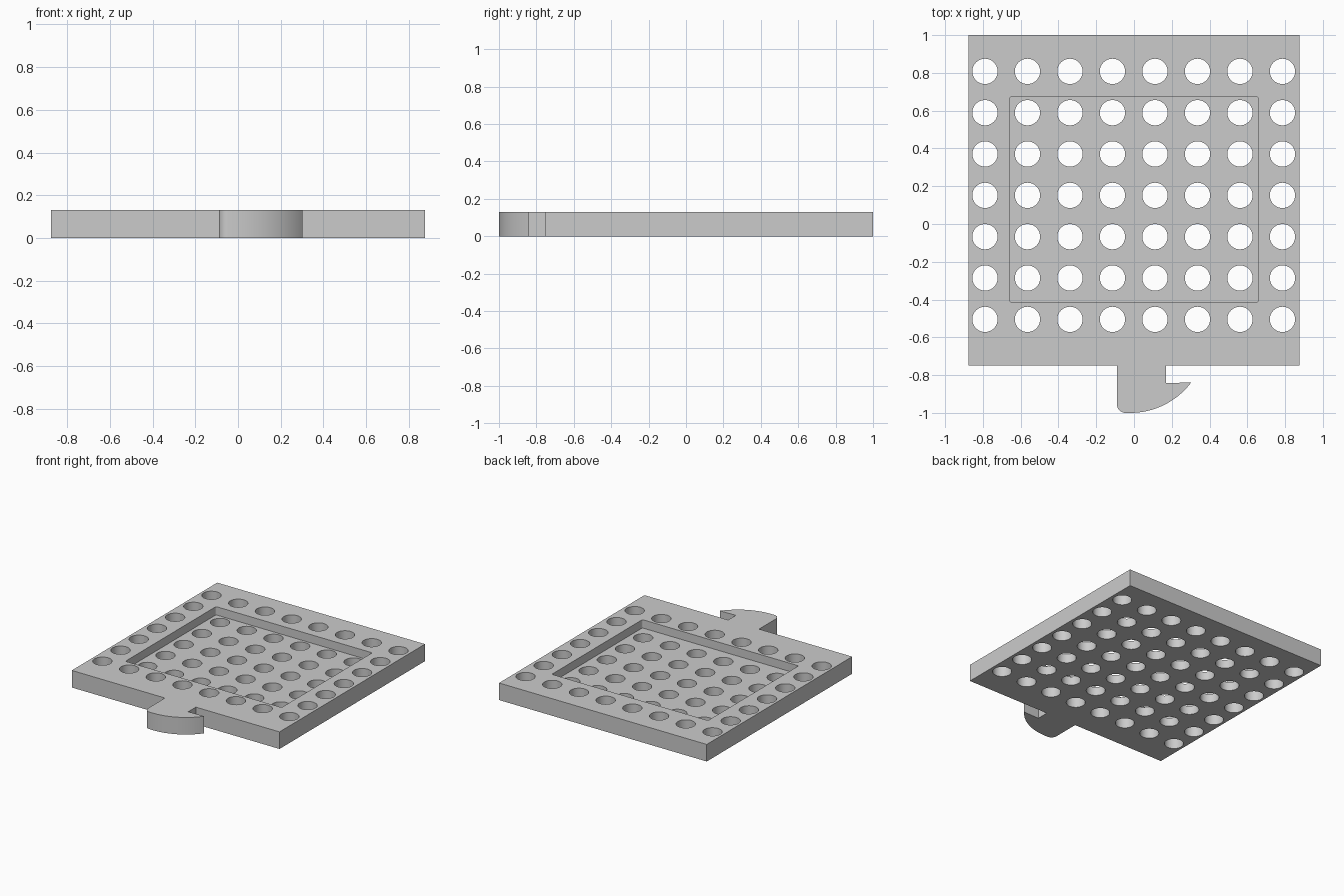
import bpy, bmesh, math
from mathutils import Matrix

cube = bpy.data.objects.get("Cube")
if cube:
    bpy.data.objects.remove(cube, do_unlink=True)

HEIGHT = 0.13
HALF = 0.875
FRONT = -0.75
POCKET_FLOOR = 0.067

grey = bpy.data.materials.new("plain grey")
grey.use_nodes = True
grey.diffuse_color = (0.6, 0.6, 0.6, 1)
grey.node_tree.nodes["Principled BSDF"].inputs["Base Color"].default_value = (0.6, 0.6, 0.6, 1)


def arc(cx, cy, r, start, end, steps):
    """Points along an arc, angles in degrees."""
    angles = [math.radians(start + (end - start) * i / steps) for i in range(steps + 1)]
    return [(cx + r * math.cos(a), cy + r * math.sin(a)) for a in angles]


def make_object(name, bm):
    bmesh.ops.recalc_face_normals(bm, faces=bm.faces[:])
    mesh = bpy.data.meshes.new(name)
    bm.to_mesh(mesh)
    bm.free()
    mesh.materials.append(grey)
    obj = bpy.data.objects.new(name, mesh)
    bpy.context.collection.objects.link(obj)
    return obj


def prism(name, outline, z0, z1):
    """Extrude a flat outline from z0 up to z1."""
    bm = bmesh.new()
    face = bm.faces.new([bm.verts.new((x, y, z0)) for x, y in outline])
    top = bmesh.ops.extrude_face_region(bm, geom=[face])["geom"]
    verts = [v for v in top if isinstance(v, bmesh.types.BMVert)]
    bmesh.ops.translate(bm, verts=verts, vec=(0, 0, z1 - z0))
    return make_object(name, bm)


# Square plate with the hooked tab on its front edge, as one outline
tab = [(-0.09, FRONT)]
tab += arc(-0.045, -0.955, 0.045, 180, 270, 8)
tab += arc(-0.02, -0.596, 0.404, 270, 323, 20)
tab += [(0.17, -0.842), (0.17, FRONT)]
outline = [(-HALF, 1), (-HALF, FRONT)] + tab + [(HALF, FRONT), (HALF, 1)]
plate = prism("perforated_plate", outline, 0, HEIGHT)

# Shallow pocket with slightly rounded corners
x, y0, y1, r = 0.658, -0.415, 0.675, 0.012
corners = (arc(x - r, y1 - r, r, 0, 90, 4) + arc(r - x, y1 - r, r, 90, 180, 4)
           + arc(r - x, y0 + r, r, 180, 270, 4) + arc(x - r, y0 + r, r, 270, 360, 4))
pocket = prism("pocket_cutter", corners, POCKET_FLOOR, HEIGHT + 0.1)

# Grid of round through holes
bm = bmesh.new()
for col in range(8):
    for row in range(7):
        spot = Matrix.Translation((-0.789 + 0.225 * col, 0.808 - 0.2188 * row, HEIGHT / 2))
        bmesh.ops.create_cone(bm, cap_ends=True, segments=40, radius1=0.067,
                              radius2=0.067, depth=HEIGHT * 2, matrix=spot)
holes = make_object("hole_cutter", bm)

# Cut the pocket and holes, then drop the cutters
bpy.context.view_layer.objects.active = plate
for cutter in (pocket, holes):
    cutter.hide_render = True
    cut = plate.modifiers.new(cutter.name, "BOOLEAN")
    cut.operation = "DIFFERENCE"
    cut.solver = "EXACT"
    cut.object = cutter
    bpy.ops.object.modifier_apply(modifier=cut.name)
    bpy.data.objects.remove(cutter, do_unlink=True)

# Smooth round walls, sharp rims
bpy.ops.object.select_all(action="DESELECT")
plate.select_set(True)
bpy.ops.object.shade_smooth_by_angle(angle=math.radians(30))
